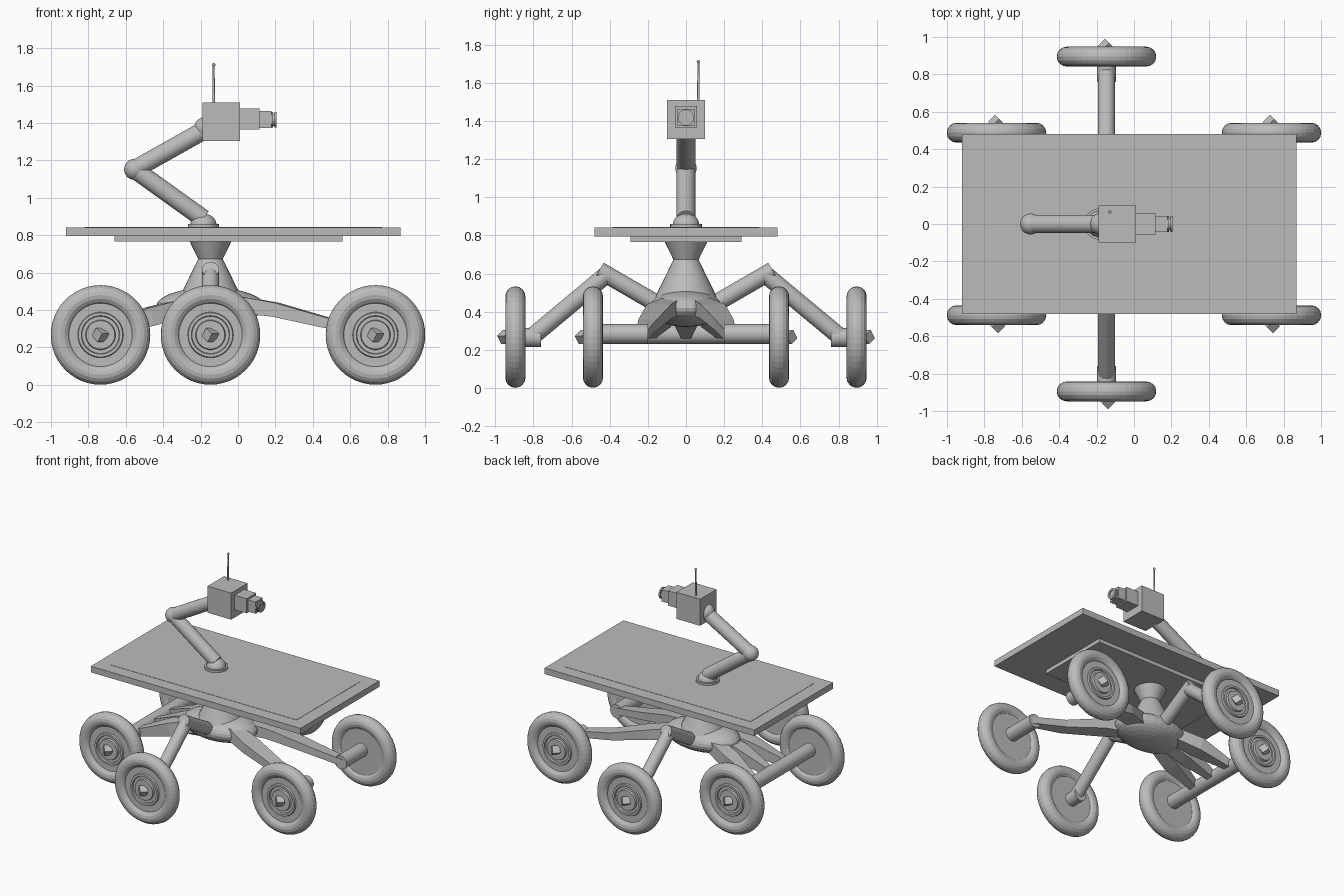
import bpy, bmesh, math
from mathutils import Vector, Matrix

if "Cube" in bpy.data.objects:
    bpy.data.objects.remove(bpy.data.objects["Cube"])

grey = bpy.data.materials.new("plain grey")
grey.diffuse_color = (0.5, 0.5, 0.5, 1)
grey.use_nodes = True
grey.node_tree.nodes["Principled BSDF"].inputs["Base Color"].default_value = grey.diffuse_color


def finish(name, bm, smooth=True):
    bmesh.ops.recalc_face_normals(bm, faces=bm.faces)
    me = bpy.data.meshes.new(name)
    bm.to_mesh(me)
    bm.free()
    me.materials.append(grey)
    ob = bpy.data.objects.new(name, me)
    bpy.context.collection.objects.link(ob)
    if smooth:
        bpy.ops.object.select_all(action='DESELECT')
        ob.select_set(True)
        bpy.context.view_layer.objects.active = ob
        bpy.ops.object.shade_smooth_by_angle(angle=math.radians(35))
    return ob


def box(name, x, y, z):
    bm = bmesh.new()
    lo, hi = Vector((x[0], y[0], z[0])), Vector((x[1], y[1], z[1]))
    m = Matrix.Translation((lo + hi) / 2) @ Matrix.Diagonal((*(hi - lo), 1))
    bmesh.ops.create_cube(bm, size=1, matrix=m)
    return finish(name, bm, False)


def rod(name, a, b, r, r2=None, seg=32):
    a, b = Vector(a), Vector(b)
    m = Matrix.Translation((a + b) / 2) @ (b - a).to_track_quat('Z', 'Y').to_matrix().to_4x4()
    bm = bmesh.new()
    bmesh.ops.create_cone(bm, cap_ends=True, segments=seg, radius1=r,
                          radius2=r if r2 is None else r2, depth=(b - a).length, matrix=m)
    return finish(name, bm)


def ball(name, c, radii, smooth=True):
    bm = bmesh.new()
    m = Matrix.Translation(c) @ Matrix.Diagonal((*radii, 1))
    bmesh.ops.create_uvsphere(bm, u_segments=32, v_segments=16, radius=1, matrix=m)
    return finish(name, bm, smooth)


def lathe(name, profile, place, seg=48, closed=False, smooth=True):
    """Spin (radius, height) points round local z."""
    bm = bmesh.new()
    vs = [bm.verts.new((r, 0, h)) for r, h in profile]
    pairs = list(zip(vs, vs[1:])) + ([(vs[-1], vs[0])] if closed else [])
    es = [bm.edges.new(p) for p in pairs]
    bmesh.ops.spin(bm, geom=vs + es, cent=(0, 0, 0), axis=(0, 0, 1),
                   angle=2 * math.pi, steps=seg)
    bmesh.ops.remove_doubles(bm, verts=bm.verts, dist=1e-5)
    bmesh.ops.transform(bm, matrix=place, verts=bm.verts)
    return finish(name, bm, smooth)


def strut(name, sections):
    """Tapered box beam through (centre, width, height) sections."""
    bm = bmesh.new()
    direction = (Vector(sections[-1][0]) - Vector(sections[0][0])).normalized()
    side = direction.cross(Vector((0, 0, 1))).normalized()
    up = side.cross(direction)
    rings = []
    for c, w, h in sections:
        rings.append([bm.verts.new(Vector(c) + side * i * w / 2 + up * j * h / 2)
                      for i, j in ((-1, -1), (1, -1), (1, 1), (-1, 1))])
    for p, q in zip(rings, rings[1:]):
        for k in range(4):
            bm.faces.new((p[k], p[(k + 1) % 4], q[(k + 1) % 4], q[k]))
    bm.faces.new(rings[0])
    bm.faces.new(rings[-1])
    return finish(name, bm, False)


def wheel(name, x, y):
    s = 1 if y > 0 else -1
    # local z points outward along y
    place = Matrix.Translation((x, y, 0.267)) @ Matrix.Rotation(-s * math.pi / 2, 4, 'X')
    tyre = [(0.213 + 0.053 * math.cos(a), 0.053 * math.sin(a))
            for a in (2 * math.pi * k / 16 for k in range(16))]
    lathe(name + "_tyre", tyre, place, closed=True, smooth=False)
    hub = [(0, -0.036), (0.185, -0.036), (0.185, 0.028), (0.122, 0.028), (0.118, 0.04),
           (0.103, 0.04), (0.099, 0.028), (0.08, 0.028), (0.076, 0.044), (0, 0.044)]
    lathe(name + "_hub", hub, place)
    # tilted cube as the hub nut
    bm = bmesh.new()
    m = Matrix.Translation((x, y + s * 0.05, 0.267)) @ Matrix.Rotation(math.pi / 4, 4, 'Z') \
        @ Matrix.Rotation(math.radians(35), 4, 'X')
    bmesh.ops.create_cube(bm, size=0.054, matrix=m)
    finish(name + "_nut", bm, False)


CX = -0.147  # body centre

# deck with a raised top sheet and a lower plate
box("deck", (-0.92, 0.87), (-0.48, 0.48), (0.795, 0.842))
box("deck_top_sheet", (-0.82, 0.77), (-0.385, 0.385), (0.84, 0.844))
box("deck_under_plate", (-0.66, 0.56), (-0.29, 0.29), (0.766, 0.797))

# waisted neck and rounded body
lathe("neck", [(0, 0.78), (0.118, 0.78), (0.066, 0.673), (0.17, 0.46), (0, 0.46)],
      Matrix.Translation((CX, 0, 0)), seg=32)
ball("body", (CX, 0, 0.42), (0.29, 0.19, 0.1), False)

# wheels, legs and stub axles on both sides
for s, side in ((-1, "front"), (1, "back")):
    wheel(side + "_left_wheel", -0.735, s * 0.488)
    wheel(side + "_middle_wheel", CX, s * 0.895)
    wheel(side + "_right_wheel", 0.735, s * 0.488)
    # bent middle leg
    rod(side + "_middle_upper_leg", (CX, s * 0.12, 0.423), (CX, s * 0.455, 0.617), 0.046)
    rod(side + "_middle_lower_leg", (CX, s * 0.42, 0.592), (CX, s * 0.8, 0.275), 0.046)
    rod(side + "_middle_stub", (CX, s * 0.76, 0.264), (CX, s * 0.88, 0.264), 0.05)
    # right-hand leg and stub axle
    strut(side + "_right_leg", [((0.0, s * 0.07, 0.43), 0.10, 0.09),
                                ((0.2, s * 0.14, 0.402), 0.13, 0.075),
                                ((0.475, s * 0.20, 0.332), 0.10, 0.056),
                                ((0.755, s * 0.23, 0.28), 0.06, 0.05)])
    rod(side + "_right_stub", (0.735, s * 0.2, 0.283), (0.735, s * 0.47, 0.283), 0.052)

# left axle carried by three struts
rod("left_axle", (-0.735, -0.47, 0.283), (-0.735, 0.47, 0.283), 0.052)
for i in (-1, 0, 1):
    strut("left_strut", [((-0.27, i * 0.08, 0.42), 0.09, 0.09),
                         ((-0.47, i * 0.14, 0.365), 0.11, 0.1),
                         ((-0.755, i * 0.2, 0.27), 0.04, 0.05)])

# jointed mast
rod("mast_base_ring", (-0.185, 0, 0.835), (-0.185, 0, 0.86), 0.083)
ball("mast_base_dome", (-0.185, 0, 0.855), (0.07, 0.07, 0.06))
rod("mast_lower_arm", (-0.185, 0, 0.888), (-0.553, 0, 1.152), 0.049)
ball("mast_elbow", (-0.553, 0, 1.152), (0.056,) * 3)
rod("mast_upper_arm", (-0.553, 0, 1.152), (-0.165, 0, 1.37), 0.049)
ball("mast_head_joint", (-0.175, 0, 1.372), (0.06,) * 3)

# camera head
box("camera_case", (-0.19, 0.012), (-0.1, 0.1), (1.305, 1.51))
box("camera_front", (0.01, 0.115), (-0.058, 0.058), (1.365, 1.478))
box("camera_nose", (0.11, 0.18), (-0.044, 0.044), (1.374, 1.464))
LZ = 1.418
rod("lens_barrel", (0.17, 0, LZ), (0.198, 0, LZ), 0.033)
rod("lens_back_ring", (0.179, 0, LZ), (0.187, 0, LZ), 0.042)
along_x = Matrix.Translation((0, 0, LZ)) @ Matrix.Rotation(math.pi / 2, 4, 'Y')
lathe("lens_front_ring", [(0, 0.196), (0.026, 0.196), (0.026, 0.205), (0.042, 0.205),
                          (0.042, 0.194), (0, 0.194)], along_x, seg=32)

# antenna
rod("antenna", (-0.13, 0.065, 1.5), (-0.13, 0.065, 1.715), 0.007, 0.005, 12)
ball("antenna_tip", (-0.13, 0.065, 1.712), (0.009,) * 3)
